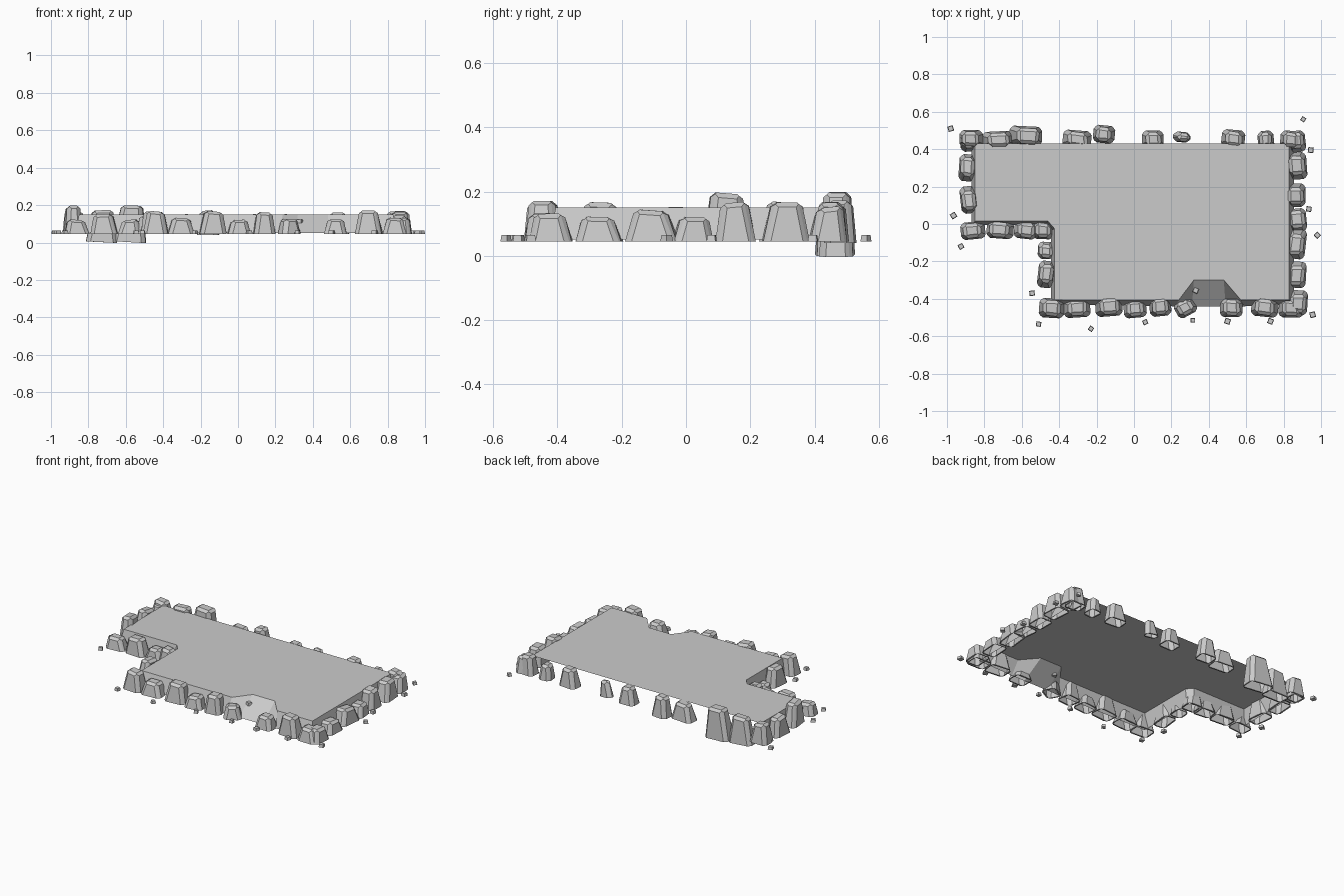
import bpy, bmesh, math, random
from mathutils import Matrix, Vector

if "Cube" in bpy.data.objects:
    bpy.data.objects.remove(bpy.data.objects["Cube"])

random.seed(4)
BASE, TOP = 0.045, 0.15


def make_object(name, bm):
    mesh = bpy.data.meshes.new(name)
    bm.to_mesh(mesh)
    bm.free()
    obj = bpy.data.objects.new(name, mesh)
    bpy.context.collection.objects.link(obj)
    return obj


# L-shaped plateau: flat sheet, sloped skirt on three sides, ramp notch in front
top = [(-.85, .43), (-.85, .015), (-.46, .015), (-.425, -.025), (-.425, -.405),
       (.24, -.405), (.32, -.30), (.48, -.30), (.57, -.405), (.83, -.405), (.83, .43)]
foot = [(-.87, .43), (-.87, -.005), (-.475, -.005), (-.445, -.035), (-.445, -.43),
        (.22, -.44), (.31, -.44), (.49, -.44), (.59, -.44), (.855, -.43), (.855, .43)]
bm = bmesh.new()
upper = [bm.verts.new((x, y, TOP)) for x, y in top]
lower = [bm.verts.new((x, y, BASE + .005)) for x, y in foot]
bm.faces.new(upper)
for i in range(len(top) - 1):
    bm.faces.new((upper[i], lower[i], lower[i + 1], upper[i + 1]))
make_object("plateau", bm)


def rock(name, x, y, width, height, depth=.095, turn=0, z=BASE, tilt=0):
    """Tapered block with a raised panel on each side and an open base."""
    bm = bmesh.new()
    bmesh.ops.create_cube(bm, size=1)
    lean = random.uniform(-.006, .006)
    slope = random.uniform(-.12, .12)
    w, d = width - .022, depth - .015
    for v in bm.verts:
        upper = v.co.z > 0
        k = random.uniform(.52, .62) if upper else 1
        px = v.co.x * w * k + (lean if upper else 0)
        py = v.co.y * d * (k + .12 if upper else 1)
        v.co = (px, py, height - .004 + slope * px if upper else 0)
    bm.normal_update()
    bmesh.ops.delete(bm, geom=[f for f in bm.faces if f.normal.z < -.9],
                     context='FACES_ONLY')
    sides = [f for f in bm.faces if f.normal.z < .9]
    cap = [f for f in bm.faces if f.normal.z >= .9]
    bmesh.ops.inset_individual(bm, faces=sides, thickness=.011, depth=.011,
                               use_even_offset=True)
    # panels run right down to the ground
    for v in bm.verts:
        if v.co.z < .022:
            v.co.z = 0
    bmesh.ops.inset_individual(bm, faces=cap, thickness=.008, depth=.005)
    m = (Matrix.Translation((x, y, z)) @ Matrix.Rotation(turn, 4, 'Z')
         @ Matrix.Rotation(tilt, 4, 'Y'))
    bm.transform(m)
    return make_object(name, bm)


def row(name, items, axis, line, depth=.1):
    """Rocks along one edge: (position, width, top height)."""
    for pos, width, peak in items:
        jitter = random.uniform(-.12, .12)
        off = line + random.uniform(-.006, .006)
        x, y, turn = (pos, off, 0) if axis == 'X' else (off, pos, math.pi / 2)
        rock(name, x, y, width, peak - BASE, depth, turn + jitter)


row("front_rock", [(-.44, .14, .165), (-.305, .15, .13), (-.135, .15, .165),
                   (.005, .13, .12), (.14, .12, .16), (.52, .13, .125),
                   (.70, .15, .17), (.84, .14, .13)], 'X', -.445)
row("left_front_rock", [(-.86, .14, .12), (-.715, .15, .15), (-.58, .13, .12),
                        (-.485, .12, .14)], 'X', -.03, .09)
row("inner_rock", [(-.27, .15, .165), (-.14, .10, .10)], 'Y', -.465, .085)
row("right_rock", [(-.42, .14, .13), (-.27, .15, .12), (-.105, .17, .14),
                   (.02, .13, .12), (.155, .13, .165), (.31, .15, .165),
                   (.44, .12, .15)], 'Y', .87)
row("left_rock", [(.13, .15, .193), (.30, .15, .165), (.44, .11, .15)],
    'Y', -.885, .085)
row("back_rock", [(-.87, .13, .17), (-.305, .16, .15), (.10, .12, .15),
                  (.53, .13, .16), (.705, .09, .14), (.84, .12, .165)],
    'X', .455, .09)

# leaning rock beside the ramp
rock("ramp_rock", .275, -.445, .12, .08, .09, .5)

# raised and sunken boulders on the back edge
rock("back_boulder", -.73, .45, .17, .17, .085, .05, .002, .05)
rock("back_boulder", -.58, .47, .18, .195, .1, -.05, .002, .06)
rock("back_boulder", -.16, .48, .12, .13, .09, -.1, .04)
rock("back_boulder", .255, .465, .10, .10, .05, -.1, .05, .1)

# loose pebbles scattered around
pebbles = [(-.98, .51), (-.965, .045), (-.925, -.12), (-.545, -.37), (-.51, -.535),
           (-.23, -.56), (.06, -.525), (.315, -.515), (.50, -.52), (.73, -.52),
           (.955, -.485), (.98, -.06), (.935, .08), (.945, .395), (.905, .56),
           (.33, -.355)]
for i, (x, y) in enumerate(pebbles):
    bm = bmesh.new()
    bmesh.ops.create_cube(bm, size=1)
    s = random.uniform(.024, .031)
    for v in bm.verts:
        k = .82 if v.co.z > 0 else 1
        v.co = Vector((v.co.x * s * k, v.co.y * s * k, (v.co.z + .5) * .019))
    z = .105 if i == len(pebbles) - 1 else BASE
    bm.transform(Matrix.Translation((x, y, z))
                 @ Matrix.Rotation(random.uniform(0, 1.5), 4, 'Z'))
    make_object("pebble", bm)
